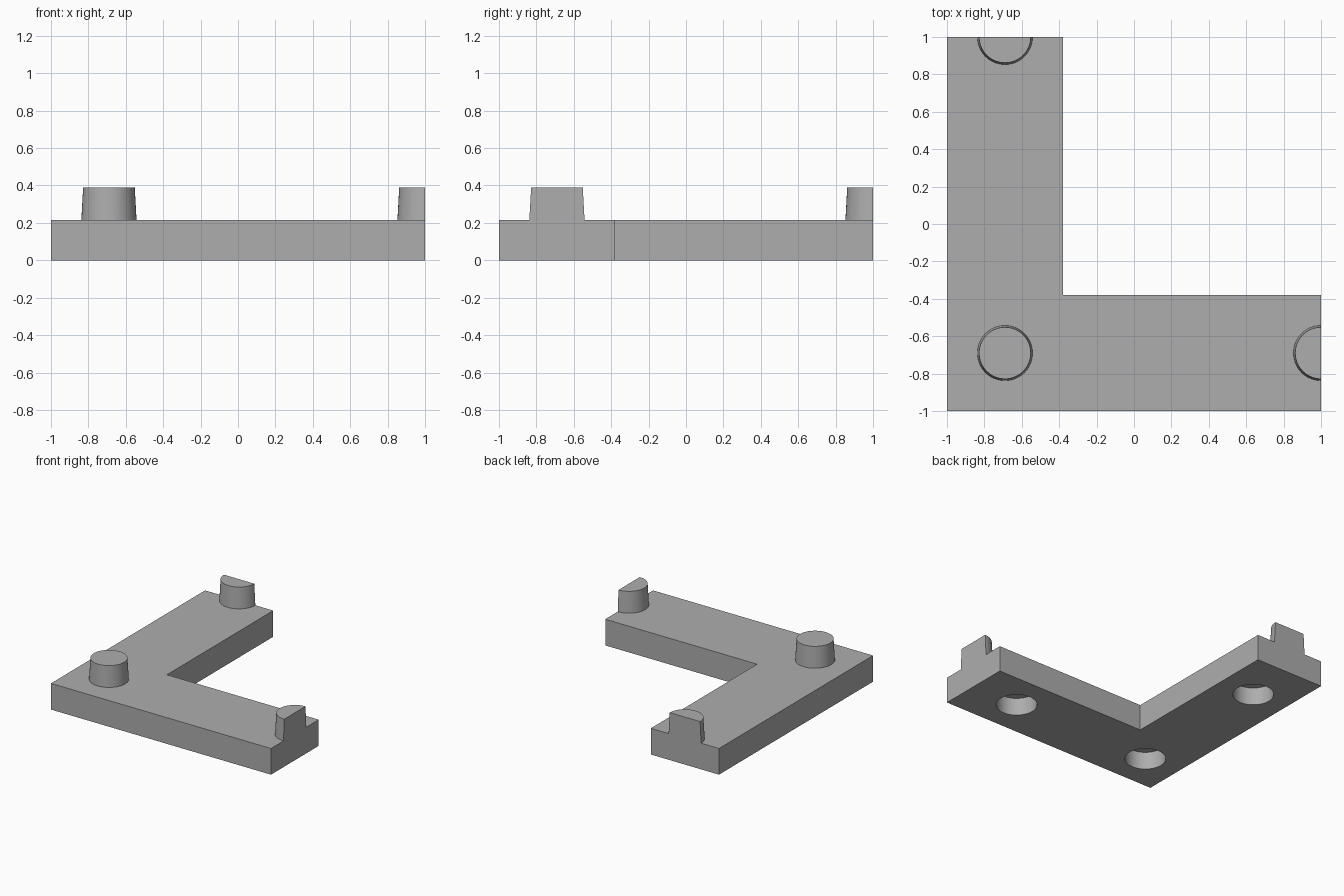
import bpy
import bmesh
from mathutils import Matrix

THICK = 0.215     # plate thickness
INNER = -0.38     # inner side of both arms
PEG = -0.69       # centre line of the arms
OVER = 1.3        # arms start too long and are trimmed at 1

cube = bpy.data.objects.get("Cube")
if cube:
    bpy.data.objects.remove(cube, do_unlink=True)

grey = bpy.data.materials.new("grey_plastic")
grey.use_nodes = True
colour = (0.42, 0.42, 0.42, 1)
grey.diffuse_color = colour
grey.node_tree.nodes["Principled BSDF"].inputs["Base Color"].default_value = colour


def make_object(name, bm):
    bmesh.ops.recalc_face_normals(bm, faces=bm.faces)
    mesh = bpy.data.meshes.new(name)
    bm.to_mesh(mesh)
    bm.free()
    mesh.materials.append(grey)
    obj = bpy.data.objects.new(name, mesh)
    bpy.context.collection.objects.link(obj)
    return obj


def tapered_round(name, x, y, bottom, top, r_bottom, r_top):
    bm = bmesh.new()
    bmesh.ops.create_cone(bm, cap_ends=True, segments=64, radius1=r_bottom,
                          radius2=r_top, depth=top - bottom,
                          matrix=Matrix.Translation((x, y, (bottom + top) / 2)))
    return make_object(name, bm)


def combine(target, tool, operation):
    mod = target.modifiers.new(tool.name, "BOOLEAN")
    mod.operation = operation
    mod.solver = "EXACT"
    mod.object = tool
    bpy.context.view_layer.objects.active = target
    bpy.ops.object.modifier_apply(modifier=mod.name)
    bpy.data.objects.remove(tool, do_unlink=True)


# L-shaped plate
bm = bmesh.new()
outline = [(-1, -1), (OVER, -1), (OVER, INNER), (INNER, INNER), (INNER, OVER), (-1, OVER)]
base = bm.faces.new([bm.verts.new((x, y, 0)) for x, y in outline])
raised = bmesh.ops.extrude_face_region(bm, geom=[base])["geom"]
bmesh.ops.translate(bm, vec=(0, 0, THICK),
                    verts=[v for v in raised if isinstance(v, bmesh.types.BMVert)])
plate = make_object("corner_plate", bm)

# Tapered pegs: one at the corner, one centred on each arm end
for x, y in [(PEG, PEG), (1, PEG), (PEG, 1)]:
    combine(plate, tapered_round("peg", x, y, 0.1, 0.39, 0.154, 0.138), "UNION")

# Blind sockets in the underside
for x, y in [(PEG, PEG), (0.575, PEG), (PEG, 0.575)]:
    combine(plate, tapered_round("socket", x, y, -0.05, 0.145, 0.154, 0.154), "DIFFERENCE")

# Trim arms and end pegs flush, leaving half pegs
bm = bmesh.new()
bmesh.ops.create_cube(bm, size=4, matrix=Matrix.Translation((-1, -1, 0)))
combine(plate, make_object("trim_block", bm), "INTERSECT")

# Smooth the round walls, keep the edges crisp
for obj in bpy.context.selected_objects:
    obj.select_set(False)
plate.select_set(True)
bpy.context.view_layer.objects.active = plate
bpy.ops.object.shade_smooth_by_angle(angle=0.5)
